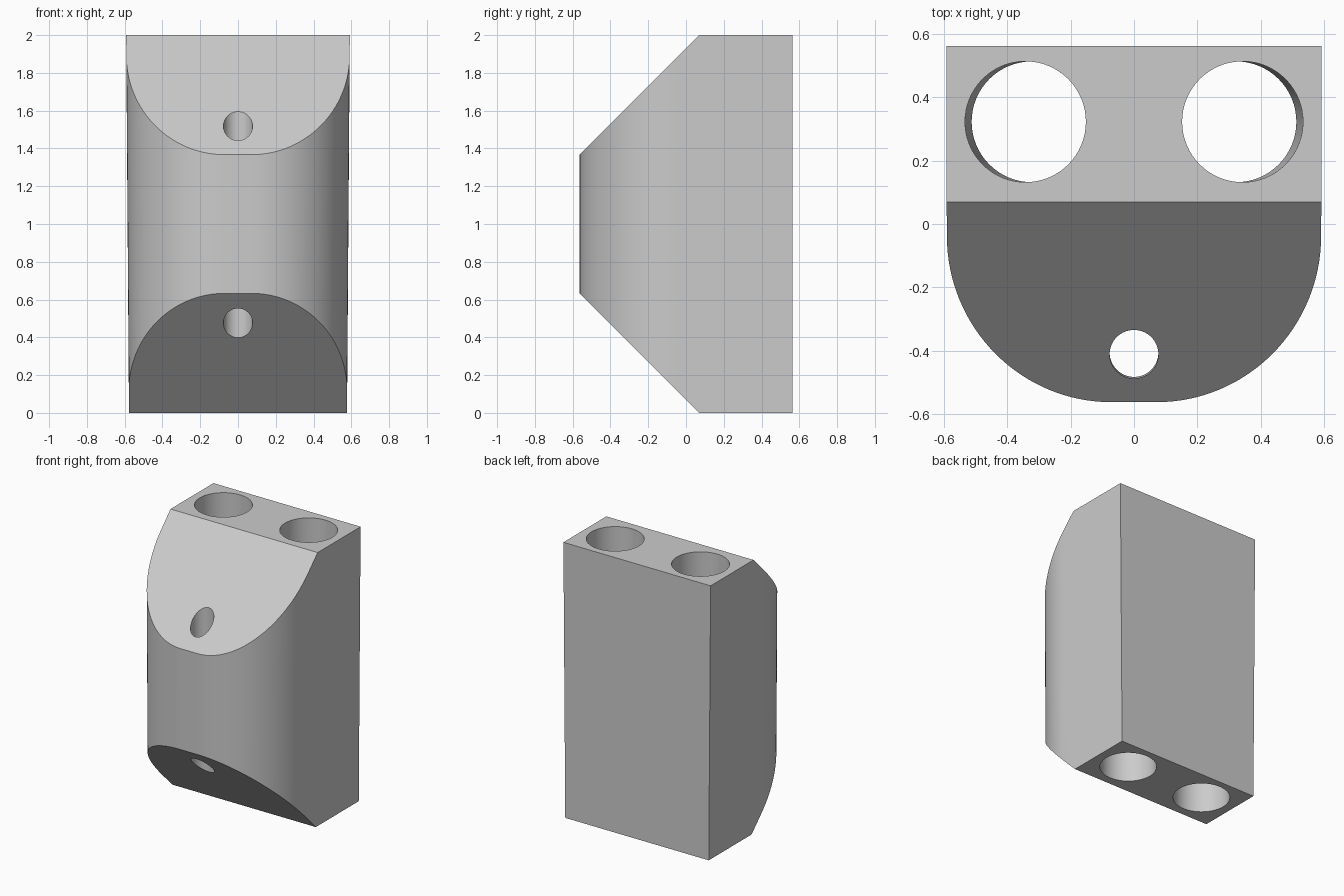
import bpy, bmesh
from math import cos, sin, pi
from mathutils import Vector

cube = bpy.data.objects.get("Cube")
if cube:
    bpy.data.objects.remove(cube, do_unlink=True)

HEIGHT = 2.0
HALF = 0.592       # half width at the top
BACK = 0.563       # half depth
RADIUS = 0.52      # rounded front corners
TAPER = 0.975      # width at the bottom relative to the top

grey = bpy.data.materials.new("plain_grey")
grey.use_nodes = True
colour = (0.6, 0.6, 0.6, 1)
grey.diffuse_color = colour
grey.node_tree.nodes["Principled BSDF"].inputs["Base Color"].default_value = colour


def make_object(name, bm):
    bmesh.ops.recalc_face_normals(bm, faces=bm.faces)
    mesh = bpy.data.meshes.new(name)
    bm.to_mesh(mesh)
    bm.free()
    mesh.materials.append(grey)
    obj = bpy.data.objects.new(name, mesh)
    bpy.context.collection.objects.link(obj)
    return obj


def make_cutter(name, low, high, radius, sides=64):
    """Cylinder whose axis leans slightly from low (z = 0) to high (z = top)."""
    bm = bmesh.new()
    bmesh.ops.create_cone(bm, cap_ends=True, segments=sides, radius1=radius,
                          radius2=radius, depth=HEIGHT + 0.2)
    for v in bm.verts:
        v.co.z += HEIGHT / 2
        centre = Vector(low).lerp(Vector(high), v.co.z / HEIGHT)
        v.co.x += centre.x
        v.co.y += centre.y
    return make_object(name, bm)


# Body outline: flat back, two rounded front corners
steps = 32
right_arc = [(HALF - RADIUS + RADIUS * cos(a), RADIUS - BACK - RADIUS * sin(a))
             for a in (pi / 2 * i / steps for i in range(steps + 1))]
left_arc = [(-x, y) for x, y in reversed(right_arc)]
outline = [(HALF, BACK)] + right_arc + left_arc + [(-HALF, BACK)]

bm = bmesh.new()
base = bm.faces.new([bm.verts.new((x * TAPER, y, 0)) for x, y in outline])
raised = bmesh.ops.extrude_face_region(bm, geom=[base])["geom"]
for v in raised:
    if isinstance(v, bmesh.types.BMVert):
        v.co.x /= TAPER
        v.co.z = HEIGHT

# Sloped cuts at the front top and front bottom
for z, direction in ((HEIGHT, 1), (0, -1)):
    cut = bmesh.ops.bisect_plane(
        bm, geom=bm.verts[:] + bm.edges[:] + bm.faces[:],
        plane_co=(0, 0.07, z), plane_no=(0, -1, direction), clear_outer=True)
    edges = [e for e in cut["geom_cut"] if isinstance(e, bmesh.types.BMEdge)]
    bmesh.ops.edgeloop_fill(bm, edges=edges)
body = make_object("block_body", bm)

# Two large bores and one small front bore
cutters = [make_cutter("left_bore_cutter", (0.322, 0.323), (0.343, 0.323), 0.191),
           make_cutter("right_bore_cutter", (-0.322, 0.323), (-0.343, 0.323), 0.191),
           make_cutter("front_bore_cutter", (0, -0.403), (0, -0.414), 0.077)]

bpy.ops.object.select_all(action="DESELECT")
body.select_set(True)
bpy.context.view_layer.objects.active = body
for cutter in cutters:
    cutter.hide_render = True
    mod = body.modifiers.new("bore", "BOOLEAN")
    mod.operation = "DIFFERENCE"
    mod.solver = "EXACT"
    mod.object = cutter
    bpy.ops.object.modifier_apply(modifier=mod.name)
for cutter in cutters:
    bpy.data.objects.remove(cutter, do_unlink=True)

bpy.ops.object.shade_smooth_by_angle(angle=pi / 6)
